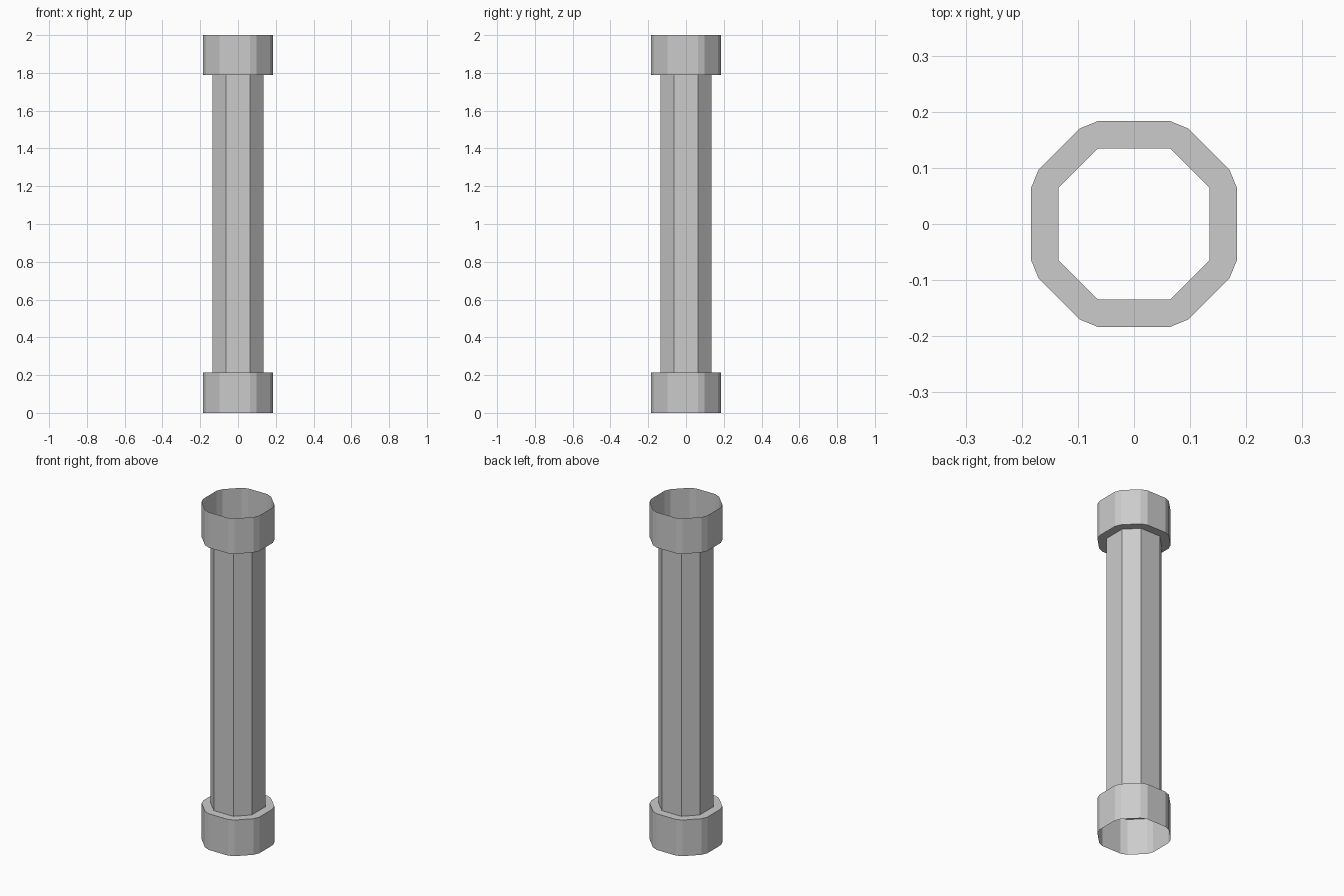
import bpy
import bmesh

if "Cube" in bpy.data.objects:
    bpy.data.objects.remove(bpy.data.objects["Cube"])


def symmetric_ring(points):
    """Rotate one quarter of an outline into a full closed loop."""
    ring = []
    for _ in range(4):
        ring += points
        points = [(-y, x) for x, y in points]
    return ring


INNER = symmetric_ring([(0.135, -0.064), (0.135, 0.064)])
OUTER = symmetric_ring([(0.184, -0.063), (0.184, 0.063),
                        (0.170, 0.097), (0.097, 0.170)])


def finish(bm, name):
    mesh = bpy.data.meshes.new(name)
    bm.to_mesh(mesh)
    bm.free()
    bpy.context.collection.objects.link(bpy.data.objects.new(name, mesh))


def add_loop(bm, ring, z):
    return [bm.verts.new((x, y, z)) for x, y in ring]


def add_wall(bm, ring, z0, z1):
    low, high = add_loop(bm, ring, z0), add_loop(bm, ring, z1)
    n = len(ring)
    for i in range(n):
        j = (i + 1) % n
        bm.faces.new((low[i], low[j], high[j], high[i]))
    return low, high


def collar(name, z0, z1, ledge_on_top):
    """Open sleeve with a flat ledge where it meets the shaft."""
    bm = bmesh.new()
    low, high = add_wall(bm, OUTER, z0, z1)
    rim = high if ledge_on_top else low
    inner = add_loop(bm, INNER, z1 if ledge_on_top else z0)
    faces = []
    for k in range(8):
        # side panel, then the corner triangle leading to the next panel
        a, b = rim[2 * k], rim[2 * k + 1]
        c = rim[(2 * k + 2) % 16]
        p, q = inner[k], inner[(k + 1) % 8]
        faces += [(a, b, q, p), (b, c, q)]
    for f in faces:
        bm.faces.new(f if ledge_on_top else f[::-1])
    finish(bm, name)


# Open octagonal shaft
bm = bmesh.new()
add_wall(bm, INNER, 0.214, 1.79)
finish(bm, "shaft")

# End collars
collar("bottom_collar", 0.0, 0.214, True)
collar("top_collar", 1.79, 2.0, False)
